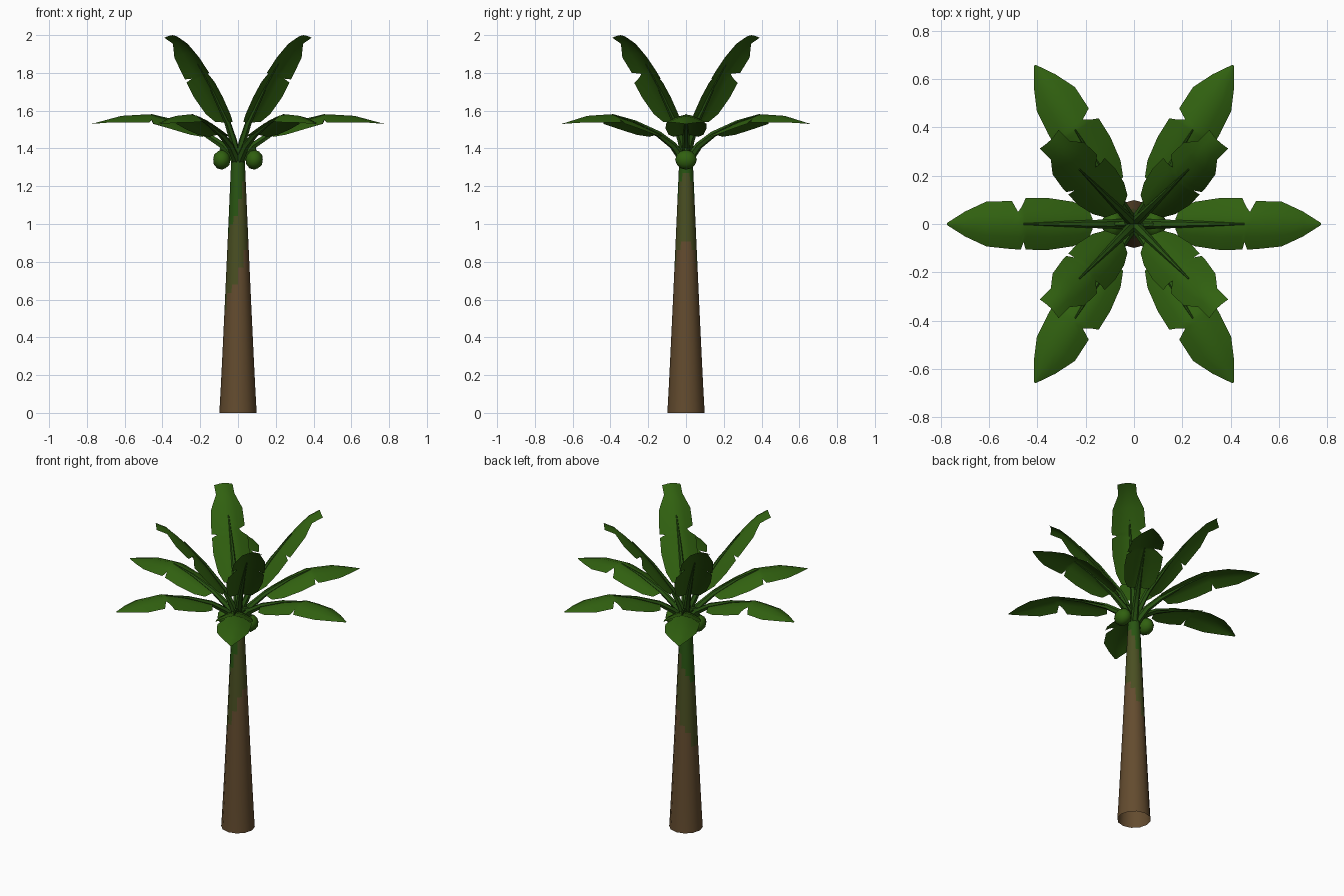
import bpy, bmesh, math
from mathutils import Vector

if "Cube" in bpy.data.objects:
    bpy.data.objects.remove(bpy.data.objects["Cube"])


def material(name, rgb):
    m = bpy.data.materials.new(name)
    m.use_nodes = True
    m.diffuse_color = (*rgb, 1)
    bsdf = m.node_tree.nodes["Principled BSDF"]
    bsdf.inputs["Base Color"].default_value = (*rgb, 1)
    bsdf.inputs["Roughness"].default_value = 0.9
    return m


LEAF = material("leaf green", (0.030, 0.118, 0.005))
BROWN = material("trunk brown", (0.125, 0.071, 0.028))
OLIVE = material("trunk olive", (0.068, 0.078, 0.016))
STEM = material("stem green", (0.022, 0.090, 0.006))


def make(name, verts, faces, mats, angle=50):
    mesh = bpy.data.meshes.new(name)
    mesh.from_pydata(verts, [], faces)
    for m in mats:
        mesh.materials.append(m)
    ob = bpy.data.objects.new(name, mesh)
    bpy.context.collection.objects.link(ob)
    bpy.ops.object.select_all(action='DESELECT')
    ob.select_set(True)
    bpy.context.view_layer.objects.active = ob
    bpy.ops.object.shade_smooth_by_angle(angle=math.radians(angle))
    return ob


def frame(angle):
    """Outward and sideways directions at a compass angle."""
    a = math.radians(angle)
    return Vector((math.cos(a), math.sin(a), 0)), Vector((-math.sin(a), math.cos(a), 0))


def tangent(path, i):
    a, b = path[max(i - 1, 0)], path[min(i + 1, len(path) - 1)]
    return Vector((b[0] - a[0], b[1] - a[1])).normalized()


def tube(name, path, radii, sides, angle, mats):
    """Tube along a path of (outward, height) points."""
    out, side = frame(angle)
    verts, faces = [], []
    for i, (r, z) in enumerate(path):
        t = tangent(path, i)
        up = Vector((0, 0, t.x)) - out * t.y
        c = out * r + Vector((0, 0, z))
        for k in range(sides):
            a = math.tau * k / sides
            verts.append(c + (side * math.cos(a) + up * math.sin(a)) * radii[i])
    for i in range(len(path) - 1):
        for k in range(sides):
            j = (k + 1) % sides
            p, q = i * sides, (i + 1) * sides
            faces.append((p + k, q + k, q + j, p + j))
    faces.append(tuple(range((len(path) - 1) * sides, len(path) * sides))[::-1])
    return make(name, verts, faces, mats)


def along(path, u):
    """Point and direction at fraction u of a path's length."""
    pts = [Vector(p) for p in path]
    lens = [(b - a).length for a, b in zip(pts, pts[1:])]
    d = u * sum(lens)
    for i, n in enumerate(lens):
        if d <= n or i == len(lens) - 1:
            f = min(d / n, 1)
            t = tangent(path, i).lerp(tangent(path, i + 1), f).normalized()
            return pts[i].lerp(pts[i + 1], f), t
        d -= n


# Blade outline: fraction of length, left half width, right half width
OUTLINE = [(0, .02, .02), (.02, .065, .065), (.12, .092, .092), (.3, .108, .108),
           (.46, .108, .106), (.48, .085, .075), (.495, .07, .105), (.52, .05, .105),
           (.56, .095, .104), (.74, .093, .093), (.88, .052, .052), (1, .004, .004)]
COLUMNS = (-1, -.5, 0, .5, 1)


def leaf(name, path, angle, flip, blunt):
    out, side = frame(angle)
    blade = path[2:]
    verts, faces = [], []
    n = len(COLUMNS)
    for u, left, right in OUTLINE:
        p, t = along(blade, u)
        normal = Vector((0, 0, t.x)) - out * t.y
        for c in COLUMNS:
            y = c * max(left if c > 0 else right, blunt if u > .5 else 0)
            drop = .045 * (abs(y) / .108) ** 1.6
            verts.append(out * p.x + Vector((0, 0, p.y)) + side * y * flip - normal * drop)
    for i in range(len(OUTLINE) - 1):
        for k in range(n - 1):
            a = i * n + k
            f = (a, a + n, a + n + 1, a + 1)
            faces.append(f if flip > 0 else f[::-1])
    make(name, verts, faces, [LEAF], 60)
    # Leaf stalk, fading into the midrib
    tube(name + "_stalk", path[:5], [.024, .02, .017, .010, .003], 6, angle, [STEM])


# Trunk: tapered, open at the foot, greener towards the crown
rows = 30
heights = [1.36 * i / rows for i in range(rows + 1)]
trunk = tube("trunk", [(0, z) for z in heights],
             [.099 - .064 * (z / 1.36) ** .92 for z in heights], 12, 0,
             [BROWN, OLIVE, STEM])
for f in trunk.data.polygons:
    lean = f.center.x / max(f.center.xy.length, .001)
    z = f.center.z
    f.material_index = 2 if z > 1.1 + .16 * lean else 1 if z > .74 + .18 * lean else 0

# Spreading lower leaves
SPREAD = [(.01, 1.33), (.08, 1.415), (.17, 1.475), (.32, 1.54), (.46, 1.58),
          (.6, 1.577), (.775, 1.53)]
for i, (a, flip) in enumerate([(0, 1), (58, 1), (122, -1), (180, -1), (238, 1), (302, -1)]):
    leaf(f"spreading_leaf_{i + 1}", SPREAD, a, flip, 0)

# Upright inner leaves
UPRIGHT = [(0, 1.33), (.035, 1.44), (.08, 1.54), (.2, 1.72), (.32, 1.87),
           (.42, 1.965), (.49, 2.0)]
for i, (a, flip) in enumerate([(45, 1), (135, -1), (225, 1), (315, -1)]):
    leaf(f"upright_leaf_{i + 1}", UPRIGHT, a, flip, .055)

# Hanging fruit on short arched stems
for label, a in (("left", 0), ("right", 180)):
    tube(f"{label}_fruit_stem", [(.01, 1.36), (.045, 1.425), (.08, 1.43), (.092, 1.37)],
         [.014, .012, .011, .01], 5, a, [STEM])
    out, _ = frame(a)
    bm = bmesh.new()
    bmesh.ops.create_icosphere(bm, subdivisions=2, radius=.05)
    mesh = bpy.data.meshes.new(f"{label}_fruit")
    bm.to_mesh(mesh)
    bm.free()
    mesh.materials.append(LEAF)
    mesh.shade_smooth()
    fruit = bpy.data.objects.new(f"{label}_fruit", mesh)
    fruit.location = out * .086 + Vector((0, 0, 1.34))
    fruit.scale = (.95, 1.15, 1.05)
    bpy.context.collection.objects.link(fruit)
